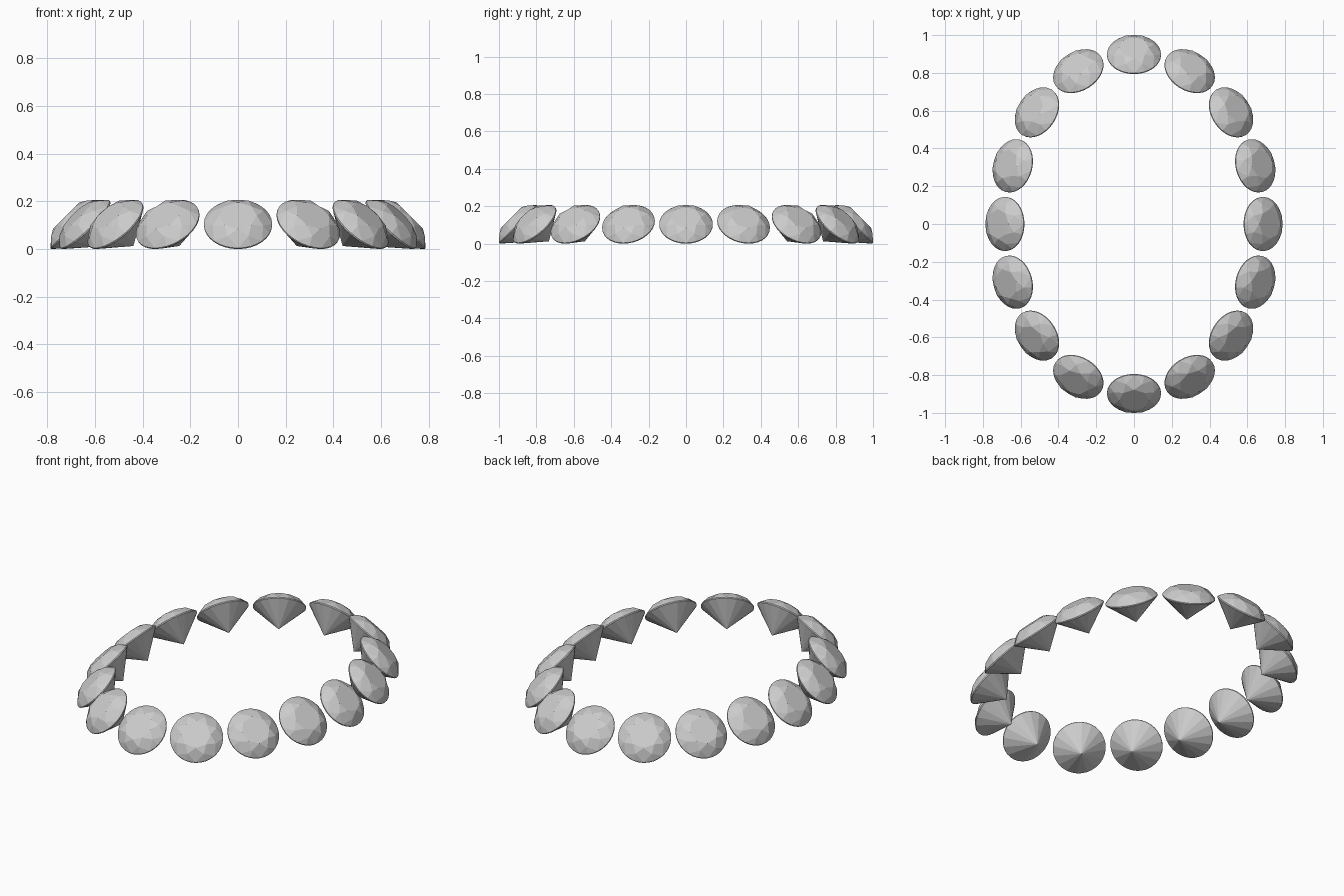
import bpy, bmesh
from math import sin, cos, pi, hypot, atan2
from mathutils import Matrix, Vector

if "Cube" in bpy.data.objects:
    bpy.data.objects.remove(bpy.data.objects["Cube"])

R = 0.143            # girdle radius of one stone
A, B = 0.683, 0.897  # half axes of the oval the stones sit on
COUNT = 16


def ring(bm, n, r, z, offset=0.0):
    return [bm.verts.new((r * cos(2 * pi * (i + offset) / n),
                          r * sin(2 * pi * (i + offset) / n), z)) for i in range(n)]


# Brilliant-cut stone, table facing +z
bm = bmesh.new()
table = ring(bm, 8, 0.55 * R, 0.052)
star = ring(bm, 8, 0.80 * R, 0.036, 0.5)
upper = ring(bm, 32, R, 0.003)
lower = ring(bm, 32, R, -0.003)
culet = bm.verts.new((0, 0, -0.128))
bm.faces.new(table)
for k in range(8):
    g = [upper[(4 * k + j) % 32] for j in range(5)]
    bm.faces.new((table[k], star[k], table[(k + 1) % 8]))         # star facet
    bm.faces.new((table[k], star[k - 1], g[0], star[k]))          # kite facet
    bm.faces.new((star[k], g[0], g[1], g[2]))                     # upper girdle facets
    bm.faces.new((star[k], g[2], g[3], g[4]))
for i in range(32):                                               # girdle band
    j = (i + 1) % 32
    bm.faces.new((upper[i], lower[i], lower[j], upper[j]))
for i in range(0, 32, 2):                                         # pavilion facets
    bm.faces.new((culet, lower[(i + 2) % 32], lower[i + 1], lower[i]))
bmesh.ops.recalc_face_normals(bm, faces=bm.faces)
mesh = bpy.data.meshes.new("gemstone")
bm.to_mesh(mesh)
bm.free()

# Equal steps along the oval
N = 4000
pts = [(A * sin(2 * pi * i / N), B * cos(2 * pi * i / N)) for i in range(N + 1)]
dist = [0.0]
for p, q in zip(pts, pts[1:]):
    dist.append(dist[-1] + hypot(q[0] - p[0], q[1] - p[1]))

# Stones leaning outward at 45 degrees
for n in range(COUNT):
    target = dist[-1] * n / COUNT
    i = min(range(N), key=lambda m: abs(dist[m] - target))
    x, y = pts[i]
    heading = atan2(y / B ** 2, x / A ** 2)
    stone = bpy.data.objects.new(f"gemstone_{n + 1:02d}", mesh)
    stone.matrix_world = (Matrix.Translation(Vector((x, y, 0.1032)))
                          @ Matrix.Rotation(heading, 4, 'Z')
                          @ Matrix.Rotation(pi / 4, 4, 'Y'))
    bpy.context.collection.objects.link(stone)
